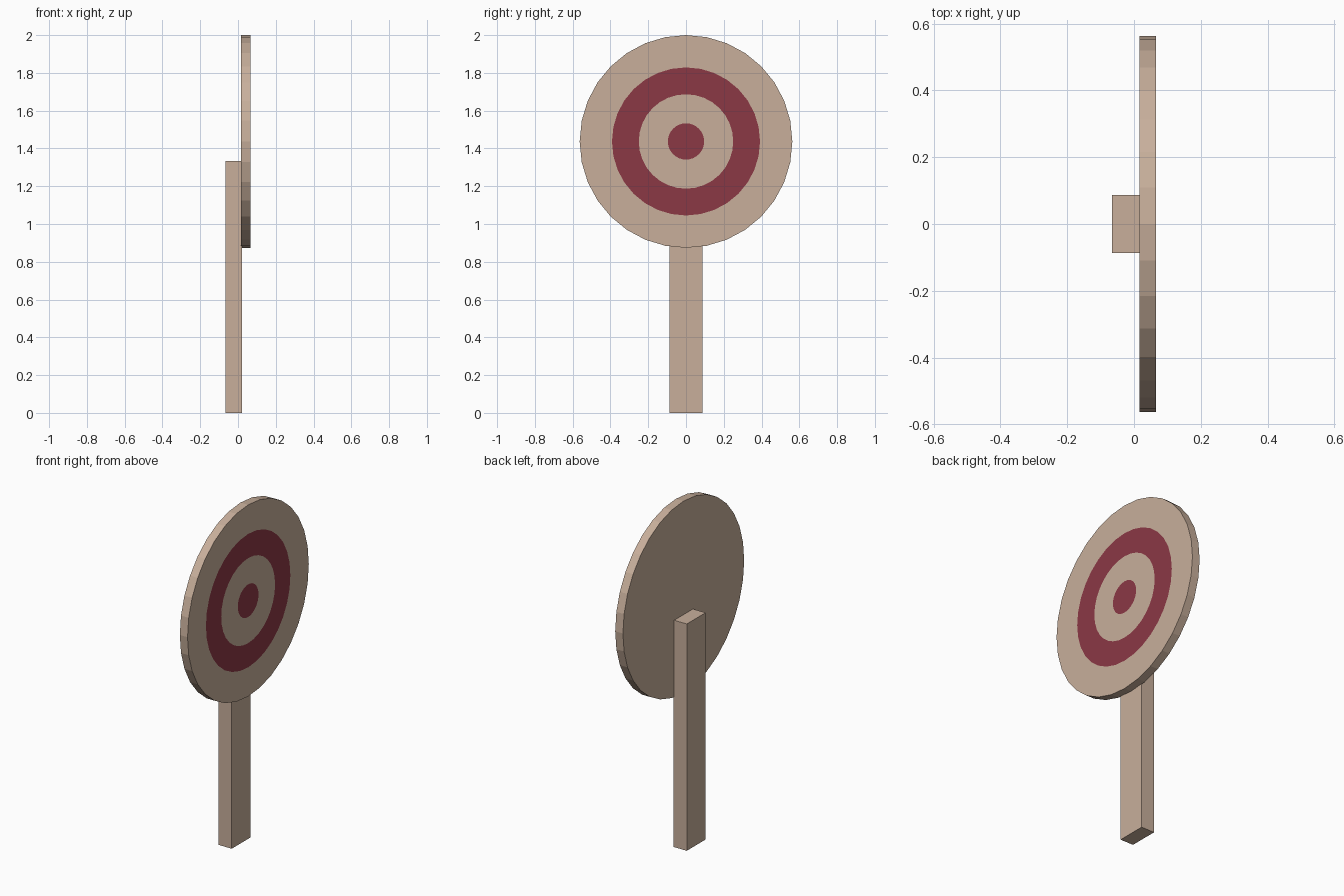
import bpy, bmesh
from math import sin, cos, tau

if "Cube" in bpy.data.objects:
    bpy.data.objects.remove(bpy.data.objects["Cube"])

SIDES = 32
CENTRE_Z = 1.437
BACK_X, FACE_X = 0.016, 0.066


def material(name, colour):
    mat = bpy.data.materials.new(name)
    mat.diffuse_color = colour
    mat.use_nodes = True
    mat.node_tree.nodes["Principled BSDF"].inputs["Base Color"].default_value = mat.diffuse_color
    return mat


wood = material("wood", (0.58, 0.43, 0.33, 1))
red = material("red_paint", (0.26, 0.04, 0.06, 1))


def finish(bm, name, mats):
    bmesh.ops.recalc_face_normals(bm, faces=bm.faces)
    mesh = bpy.data.meshes.new(name)
    bm.to_mesh(mesh)
    bm.free()
    for mat in mats:
        mesh.materials.append(mat)
    obj = bpy.data.objects.new(name, mesh)
    bpy.context.collection.objects.link(obj)
    return obj


# Round target board: loops from the rim at the back to the bullseye on the face
bm = bmesh.new()


def loop(x, r):
    return [bm.verts.new((x, r * sin(tau * i / SIDES), CENTRE_Z + r * cos(tau * i / SIDES)))
            for i in range(SIDES)]


# (x, radius, material of the band leading to this loop)
profile = [(BACK_X, 0.563, 0), (FACE_X, 0.563, 0), (FACE_X, 0.392, 0),
           (FACE_X, 0.25, 1), (FACE_X, 0.096, 0)]
previous = None
for x, r, mat in profile:
    current = loop(x, r)
    if previous is None:
        bm.faces.new(current)
    else:
        for i in range(SIDES):
            j = (i + 1) % SIDES
            bm.faces.new((previous[i], previous[j], current[j], current[i])).material_index = mat
    previous = current
bm.faces.new(previous).material_index = 1
finish(bm, "target_board", [wood, red])

# Square post behind the board
bm = bmesh.new()
bmesh.ops.create_cube(bm, size=1)
bmesh.ops.scale(bm, vec=(0.086, 0.174, 1.333), verts=bm.verts)
bmesh.ops.translate(bm, vec=(-0.023, 0, 1.333 / 2), verts=bm.verts)
finish(bm, "post", [wood])
